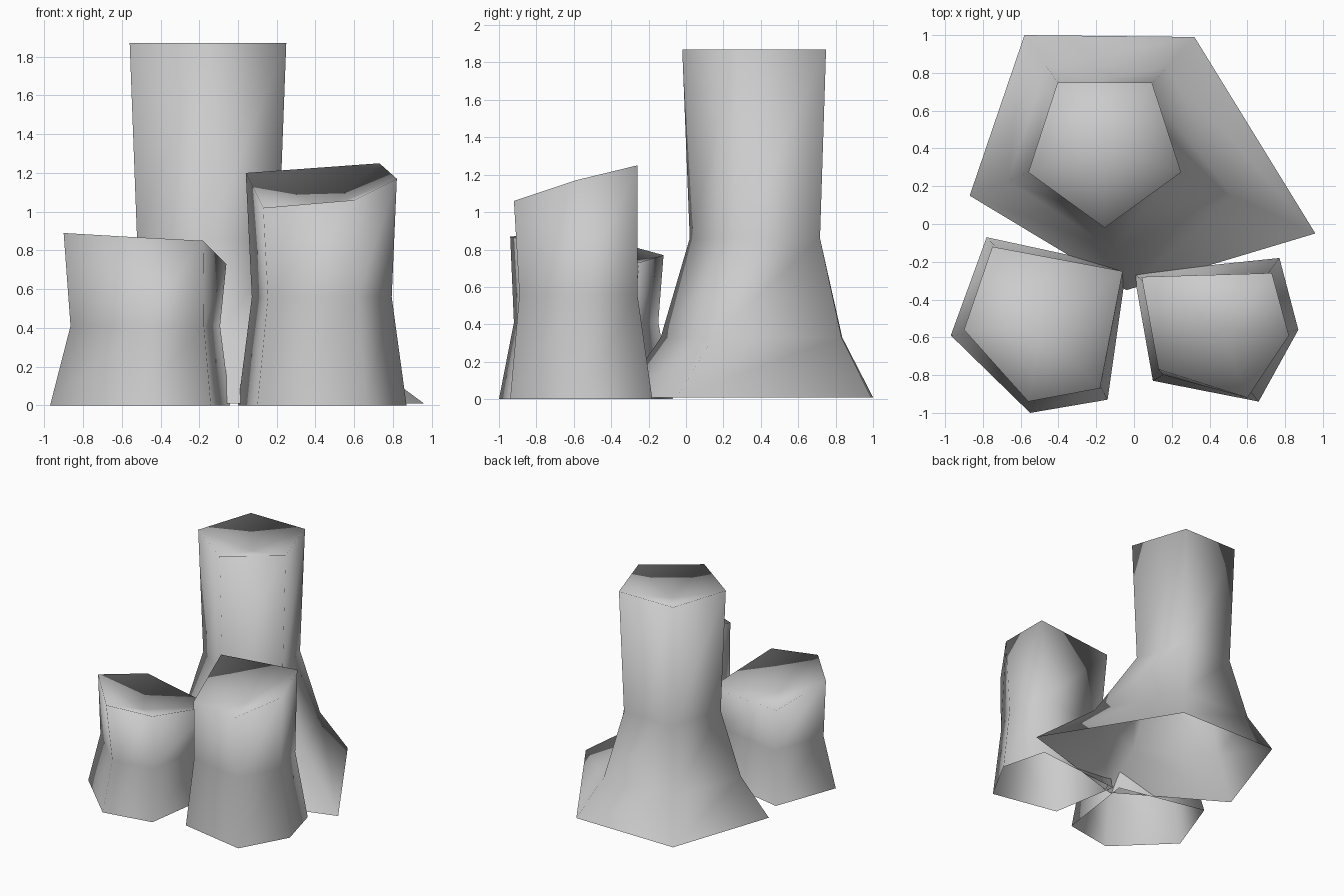
import bpy
import math
from mathutils import Vector

default_cube = bpy.data.objects.get("Cube")
if default_cube:
    bpy.data.objects.remove(default_cube, do_unlink=True)

# One plain stone grey for everything
stone = bpy.data.materials.new("stone_grey")
stone.use_nodes = True
stone.diffuse_color = (0.6, 0.6, 0.6, 1)
stone.node_tree.nodes["Principled BSDF"].inputs["Base Color"].default_value = stone.diffuse_color

# How far the middle of each top sinks below its rim
TOP_DIP = 0.12


def loft(name, rings):
    """Join matching rings (counter-clockwise, bottom to top) with an open foot and a sunken top."""
    sides = len(rings[0])
    verts = [point for ring in rings for point in ring]
    faces = []
    for level in range(len(rings) - 1):
        low, high = level * sides, (level + 1) * sides
        for i in range(sides):
            j = (i + 1) % sides
            faces.append([low + i, low + j, high + j, high + i])
    # Top: a fan of triangles meeting at a sunken centre
    rim, hub = len(verts) - sides, len(verts)
    verts.append(sum(rings[-1], Vector()) / sides - Vector((0, 0, TOP_DIP)))
    faces += [[rim + i, rim + (i + 1) % sides, hub] for i in range(sides)]
    mesh = bpy.data.meshes.new(name)
    mesh.from_pydata(verts, [], faces)
    mesh.materials.append(stone)
    mesh.shade_smooth()
    obj = bpy.data.objects.new(name, mesh)
    bpy.context.collection.objects.link(obj)


def flat_ring(outline, height):
    return [Vector((x, y, height)) for x, y in outline]


def scaled_ring(ring, centre, factor, height):
    """Shrink a ring about a centre and lift it to a height."""
    cx, cy = centre
    return [Vector((cx + (p.x - cx) * factor, cy + (p.y - cy) * factor, height)) for p in ring]


def pentagon(centre, radius, height):
    """Regular pentagon with its first corner pointing forward."""
    cx, cy = centre
    angles = [math.tau * i / 5 - math.pi / 2 for i in range(5)]
    return [Vector((cx + radius * math.cos(a), cy + radius * math.sin(a), height))
            for a in angles]


def short_pillar(name, outline, waist_centre, waist_height, top):
    """Five-sided pillar with a narrow waist and a slanted top."""
    base = flat_ring(outline, 0)
    waist = scaled_ring(base, waist_centre, 0.83, waist_height)
    loft(name, [base, waist, [Vector(corner) for corner in top]])


# Tall pillar: uneven flared foot blending into a regular five-sided shaft
shaft_centre = (-0.155, 0.405)
foot = flat_ring([(-0.04, -0.35), (0.96, -0.05), (0.32, 0.99), (-0.58, 1.0), (-0.87, 0.15)], 0.01)
neck = pentagon(shaft_centre, 0.385, 0.86)
crown = pentagon(shaft_centre, 0.425, 1.87)
flare = [n.lerp(f, 0.42) for n, f in zip(neck, foot)]
for point in flare:
    point.z = 0.33
loft("tall_pillar", [foot, flare, neck, crown])

# Medium pillar on the left side
short_pillar("left_pillar",
             [(0.1, -0.83), (0.66, -0.94), (0.87, -0.56), (0.77, -0.18), (0.0, -0.26)],
             (0.42, -0.65), 0.56,
             [(0.13, -0.77, 1.02), (0.6, -0.92, 1.06), (0.82, -0.59, 1.17),
              (0.73, -0.26, 1.25), (0.04, -0.28, 1.2)])

# Small pillar on the right side
short_pillar("right_pillar",
             [(-0.55, -1.0), (-0.14, -0.93), (-0.04, -0.23), (-0.78, -0.07), (-0.97, -0.59)],
             (-0.35, -0.53), 0.41,
             [(-0.56, -0.94, 0.87), (-0.18, -0.87, 0.85), (-0.06, -0.25, 0.73),
              (-0.75, -0.12, 0.77), (-0.9, -0.56, 0.89)])
